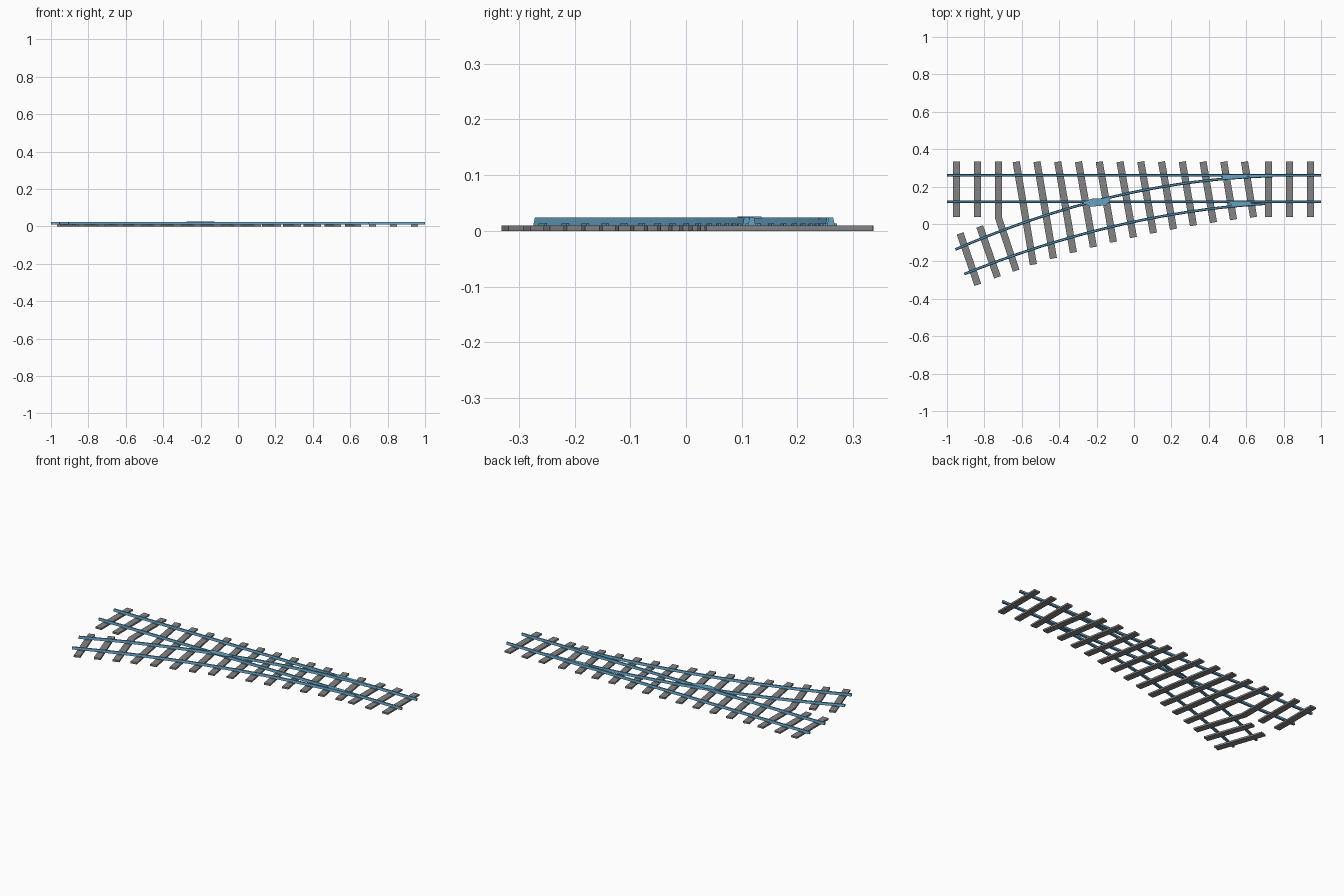
import bpy, bmesh
from mathutils import Vector

cube = bpy.data.objects.get("Cube")
if cube:
    bpy.data.objects.remove(cube)


def material(name, color):
    m = bpy.data.materials.new(name)
    m.use_nodes = True
    m.diffuse_color = (*color, 1)
    m.node_tree.nodes["Principled BSDF"].inputs["Base Color"].default_value = (*color, 1)
    return m


STEEL = material("blue steel", (0.13, 0.36, 0.54))
TIMBER = material("grey timber", (0.23, 0.23, 0.23))
BED = 0.01       # top of the sleepers
HEAD = 0.024     # top of the rails


def sweep(name, path, section, mat, caps=True):
    """Sweep a closed (offset, height) section along a flat path with mitred joints."""
    pts = [Vector(p) for p in path]
    bm = bmesh.new()
    rings = []
    for i, p in enumerate(pts):
        a = (p - pts[i - 1]).normalized() if i else (pts[1] - p).normalized()
        b = (pts[i + 1] - p).normalized() if i + 1 < len(pts) else a
        t = (a + b).normalized()
        n = Vector((-t.y, t.x)) / t.dot(a)
        rings.append([bm.verts.new((p.x + n.x * o, p.y + n.y * o, z)) for o, z in section])
    k = len(section)
    for r, s in zip(rings, rings[1:]):
        for j in range(k):
            bm.faces.new((r[j], r[(j + 1) % k], s[(j + 1) % k], s[j]))
    if caps:
        bm.faces.new(rings[0])
        bm.faces.new(rings[-1])
    bmesh.ops.recalc_face_normals(bm, faces=bm.faces)
    me = bpy.data.meshes.new(name)
    bm.to_mesh(me)
    bm.free()
    me.materials.append(mat)
    ob = bpy.data.objects.new(name, me)
    bpy.context.collection.objects.link(ob)
    return ob


def slab(w, z0, z1):
    return [(-w / 2, z0), (w / 2, z0), (w / 2, z1), (-w / 2, z1)]


def plate(name, outline, z0, z1):
    """Flat steel plate with the given outline."""
    bm = bmesh.new()
    f = bm.faces.new([bm.verts.new((x, y, z0)) for x, y in outline])
    ext = bmesh.ops.extrude_face_region(bm, geom=[f])
    for v in ext["geom"]:
        if isinstance(v, bmesh.types.BMVert):
            v.co.z = z1
    bmesh.ops.recalc_face_normals(bm, faces=bm.faces)
    me = bpy.data.meshes.new(name)
    bm.to_mesh(me)
    bm.free()
    me.materials.append(STEEL)
    bpy.context.collection.objects.link(bpy.data.objects.new(name, me))


# Rail lines as y(x): two straight, two curving away
def outer_straight(x):
    return 0.26


def inner_straight(x):
    return 0.118


def outer_curve(x):
    return 0.258 - 0.121 * (0.85 - x) ** 2


def inner_curve(x):
    return 0.118 - 0.106 * (1.0 - x) ** 2


RAILS = [("outer_straight_rail", outer_straight, -1, 1, 1),
         ("inner_straight_rail", inner_straight, -1, 1, 1),
         ("outer_curved_rail", outer_curve, -0.955, 0.74, 20),
         ("inner_curved_rail", inner_curve, -0.907, 0.7, 20)]
RAIL_SECTION = [(-0.007, BED), (0.007, BED), (0.004, HEAD), (-0.004, HEAD)]
for name, line, x0, x1, steps in RAILS:
    xs = [x0 + (x1 - x0) * i / steps for i in range(steps + 1)]
    sweep(name, [(x, line(x)) for x in xs], RAIL_SECTION, STEEL)

# Sleepers: square ones at the ends, a fanned run between, one bent, two on the branch
sleepers = [[(x, 0.335), (x, 0.037)] for x in (-0.948, -0.837, 0.72, 0.832, 0.944)]
sleepers.append([(-0.725, 0.335), (-0.725, 0.035), (-0.63, -0.25)])
sleepers += [[(-0.93, -0.05), (-0.835, -0.325)], [(-0.825, -0.013), (-0.73, -0.285)]]
for k in range(12):
    x = -0.63 + 0.111 * k
    sleepers.append([(x, 0.333), (x + 0.092 - 0.004 * k, -0.217 + 0.034 * k - 0.001 * k * k)])


def crossing(p, q, line):
    """Fraction along p-q where it meets the rail line, or None."""
    def side(t):
        v = p.lerp(q, t)
        return v.y - line(v.x)
    lo, hi = 0.0, 1.0
    if side(lo) * side(hi) > 0:
        return None
    for _ in range(25):
        mid = (lo + hi) / 2
        if side(mid) * side(lo) > 0:
            lo = mid
        else:
            hi = mid
    return lo


for i, path in enumerate(sleepers, 1):
    sweep(f"sleeper_{i}", path, slab(0.038, 0, BED), TIMBER)
    # Rail chairs wherever a rail passes over the sleeper
    for a, b in zip(path, path[1:]):
        p, q = Vector(a), Vector(b)
        for name, line, x0, x1, _ in RAILS:
            t = crossing(p, q, line)
            if t is None:
                continue
            c = p.lerp(q, t)
            if x0 < c.x < x1:
                d = Vector((1, (line(c.x + 0.01) - line(c.x)) / 0.01)).normalized() * 0.015
                sweep(f"chair_{i}_{name}", [c - d, c + d], slab(0.022, BED, 0.013), STEEL)

# Crossing plate and the two switch blade tips
plate("crossing_plate", [(-0.275, 0.117), (-0.235, 0.092), (-0.15, 0.1),
                         (-0.125, 0.135), (-0.225, 0.135)], 0.022, 0.026)
plate("outer_blade_tip", [(0.46, 0.255), (0.49, 0.237), (0.62, 0.248), (0.6, 0.258)], 0.02, 0.0245)
plate("inner_blade_tip", [(0.51, 0.114), (0.53, 0.096), (0.64, 0.104), (0.62, 0.116)], 0.02, 0.0245)
